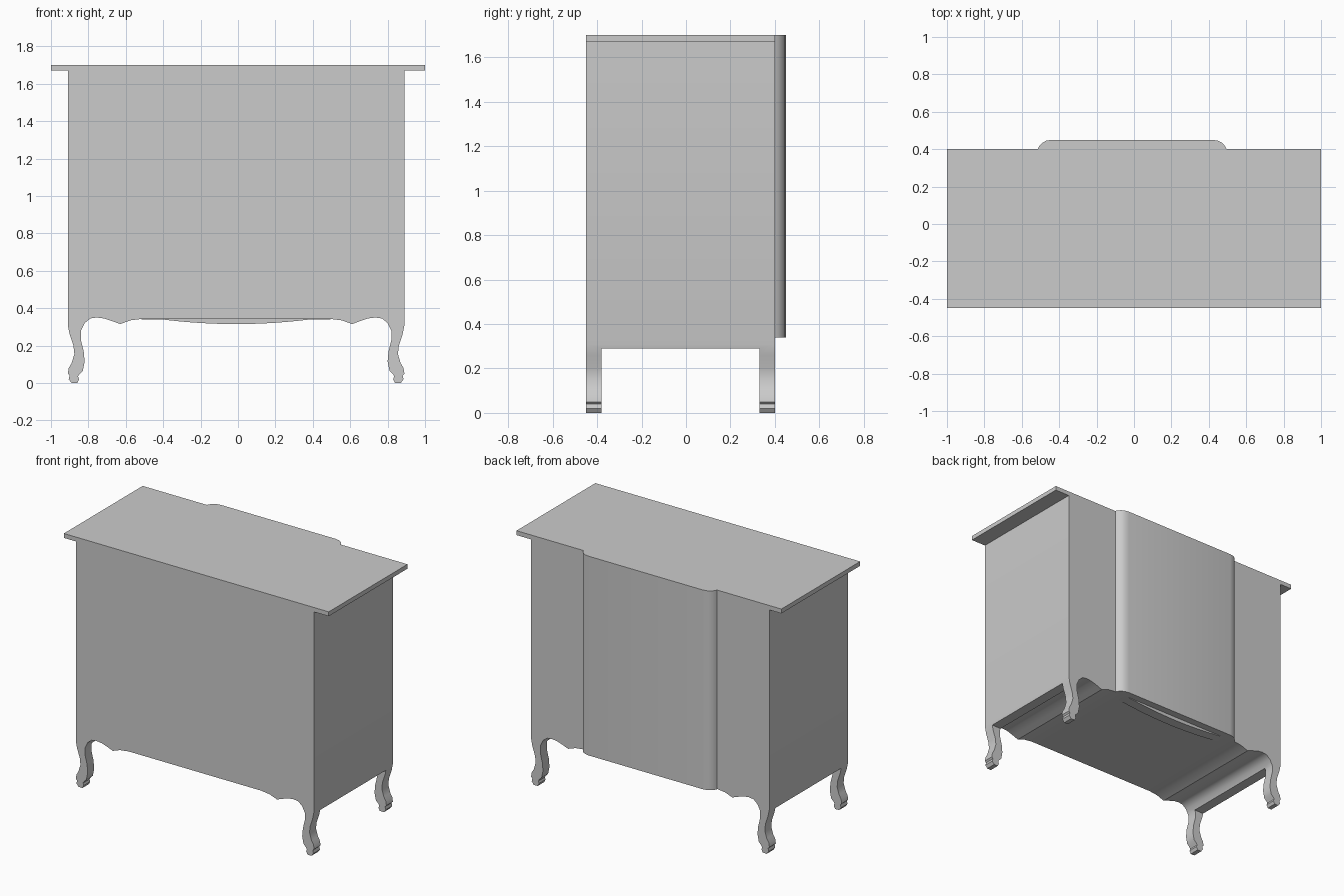
import bpy, bmesh
from mathutils import Vector

cube = bpy.data.objects.get("Cube")
if cube:
    bpy.data.objects.remove(cube, do_unlink=True)

grey = bpy.data.materials.new("plain_grey")
grey.use_nodes = True
grey.diffuse_color = (0.6, 0.6, 0.6, 1)
grey.node_tree.nodes["Principled BSDF"].inputs["Base Color"].default_value = (0.6, 0.6, 0.6, 1)

CX = -0.01        # body centre in x
BACK = 0.40       # plane of the flat back
FRONT = -0.45
LEG = 0.07        # leg thickness


def prism(name, points, direction):
    """Extrude a closed outline along a direction."""
    bm = bmesh.new()
    face = bm.faces.new([bm.verts.new(p) for p in points])
    new = bmesh.ops.extrude_face_region(bm, geom=[face])["geom"]
    bmesh.ops.translate(bm, vec=Vector(direction),
                        verts=[v for v in new if isinstance(v, bmesh.types.BMVert)])
    bmesh.ops.recalc_face_normals(bm, faces=bm.faces)
    mesh = bpy.data.meshes.new(name)
    bm.to_mesh(mesh)
    bm.free()
    mesh.materials.append(grey)
    obj = bpy.data.objects.new(name, mesh)
    bpy.context.collection.objects.link(obj)
    return obj


def box(name, x0, x1, y0, y1, z0, z1):
    return prism(name, [(x0, y0, z0), (x1, y0, z0), (x1, y1, z0), (x0, y1, z0)],
                 (0, 0, z1 - z0))


def smooth(obj):
    bpy.ops.object.select_all(action='DESELECT')
    obj.select_set(True)
    bpy.context.view_layer.objects.active = obj
    bpy.ops.object.shade_smooth_by_angle(angle=0.6)


# Half outline of the carcass: side, scrolled leg, arch and apron
half = [(.90, 1.67), (.90, .31), (.89, .26), (.87, .20), (.865, .155), (.88, .105),
        (.895, .08), (.90, .05), (.89, .04), (.895, .02), (.88, 0), (.85, 0),
        (.84, .02), (.845, .035), (.84, .045), (.82, .065), (.81, .115), (.815, .17),
        (.83, .23), (.83, .28), (.81, .32), (.78, .345), (.745, .35), (.705, .345),
        (.66, .33), (.62, .315), (.565, .335), (.50, .343), (.42, .343)]
outline = half + [(-x, z) for x, z in reversed(half)]
body = prism("cabinet_body_with_legs", [(CX + x, FRONT, z) for x, z in outline],
             (0, BACK - FRONT, 0))

# Clear the space between the front and back legs
cutter = box("leg_gap_cutter", -1.2, 1.2, FRONT + LEG, BACK - LEG, -0.1, 0.29)
cutter.hide_render = True
mod = body.modifiers.new("leg_gap", 'BOOLEAN')
mod.operation = 'DIFFERENCE'
mod.solver = 'EXACT'
mod.object = cutter
bpy.context.view_layer.objects.active = body
bpy.ops.object.modifier_apply(modifier=mod.name)
bpy.data.objects.remove(cutter, do_unlink=True)
smooth(body)

# Shallow bowed apron under the back
steps = [-1 + i / 8 for i in range(17)]
apron = prism("back_apron", [(CX + .42 * t, BACK - LEG, .315 + .028 * t * t) for t in steps],
              (0, LEG, 0))
smooth(apron)

# Overhanging top board
box("top_board", -1, 1, FRONT, BACK, 1.67, 1.70)

# Raised centre panel on the back with rounded ends
end = [(.505, BACK), (.498, .415), (.482, .433), (.46, .445), (.43, .45)]
plan = end + [(-x, y) for x, y in reversed(end)]
panel = prism("back_centre_panel", [(CX + x, y, .34) for x, y in plan], (0, 0, 1.36))
smooth(panel)
